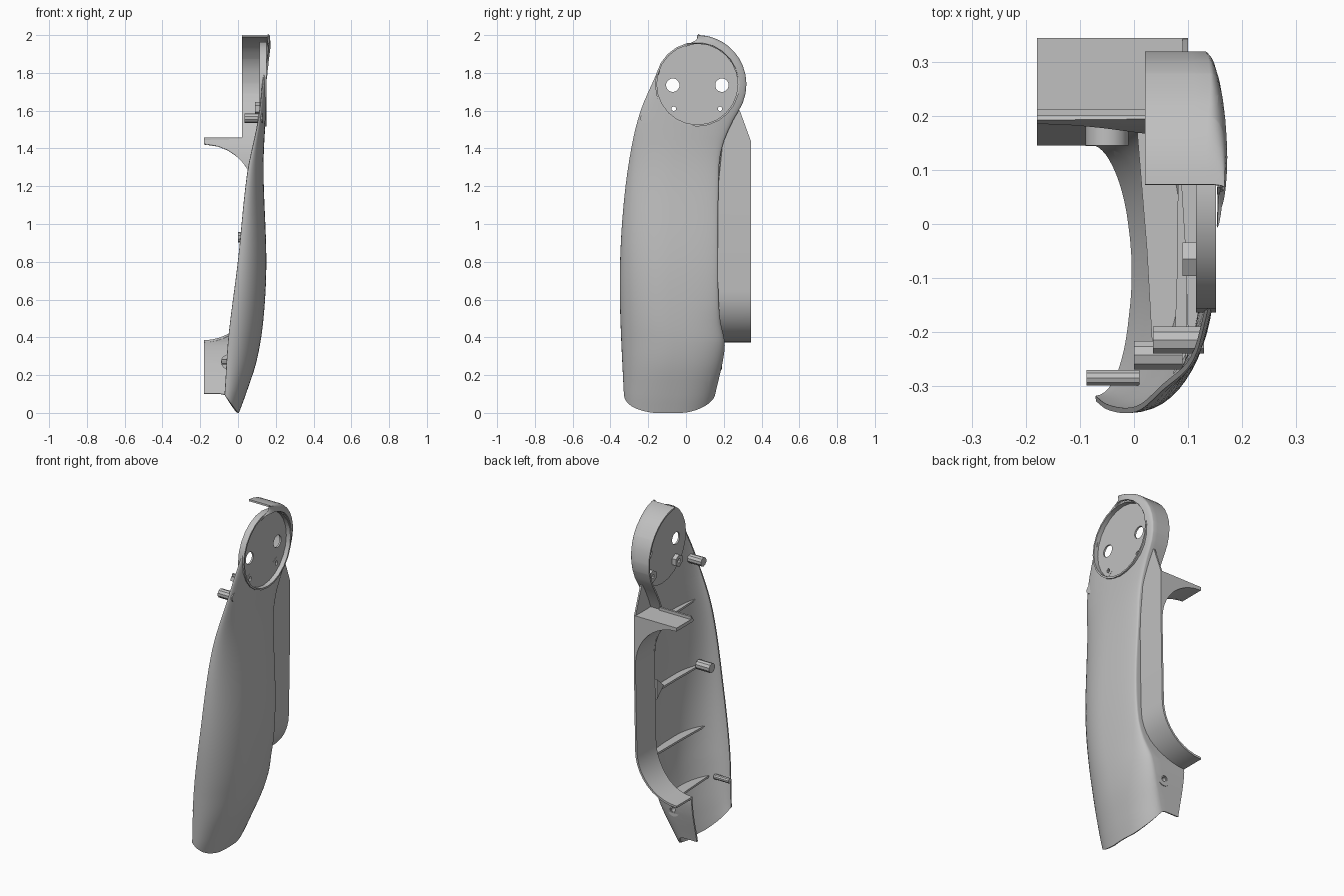
import bpy, bmesh, math
from mathutils import Matrix, Vector

cube = bpy.data.objects.get("Cube")
if cube:
    bpy.data.objects.remove(cube, do_unlink=True)

TONE = (0.53, 0.53, 0.53, 1)
grey = bpy.data.materials.new("plain grey")
grey.use_nodes = True
grey.diffuse_color = TONE
grey.node_tree.nodes["Principled BSDF"].inputs["Base Color"].default_value = TONE

RING_Y, RING_Z, HOOD_R = 0.06, 1.74, 0.26


def table(*pairs):
    """Smooth interpolation through (z, value) pairs."""
    def f(z):
        if z <= pairs[0][0]:
            return pairs[0][1]
        for i in range(len(pairs) - 1):
            (a, va), (b, vb) = pairs[i], pairs[i + 1]
            if z <= b:
                lo, hi = pairs[max(i - 1, 0)], pairs[min(i + 2, len(pairs) - 1)]
                ma, mb = (vb - lo[1]) / (b - lo[0]), (hi[1] - va) / (hi[0] - a)
                h, t = b - a, (z - a) / (b - a)
                return ((1 + 2 * t) * (1 - t) ** 2 * va + t * (1 - t) ** 2 * h * ma
                        + t * t * (3 - 2 * t) * vb + t * t * (t - 1) * h * mb)
        return pairs[-1][1]
    return f


crest = table((0, .005), (.1, .042), (.28, .1), (.5, .135), (.8, .15), (1.3, .135), (1.6, .15), (1.9, .175), (2, .168))
front_x = table((0, -.08), (.1, -.07), (.4, -.05), (.8, 0), (1.27, .05), (1.55, .108), (1.8, .138), (2, .16))
front_y = table((0, -.32), (.12, -.33), (.6, -.35), (.9, -.345), (1.2, -.32), (1.45, -.28), (1.6, -.24),
                (1.72, -.19), (1.86, -.12), (1.93, -.05), (1.97, .05), (2, .06))
back_low = table((0, .13), (.1, .155), (.35, .205), (.5, .18), (.7, .17), (1.3, .175), (1.42, .195), (1.53, .24), (1.6, .28))
drop = table((0, .12), (.1, .11), (.35, .08), (.6, .03), (1.6, .03), (2, .035))


def back_y(z):
    if z < 1.6:
        return back_low(z)
    return RING_Y + math.sqrt(max(HOOD_R ** 2 - (z - RING_Z) ** 2, 0))


def wall_x(z):
    """Inner edge of the back wall, following the grip opening and the hood."""
    if z > 1.445:
        return .02
    if z < .376 or z > 1.419:
        return -.18
    d = max(.645 - z, z - 1.15, 0)
    return -.18 + math.sqrt(max(.27 ** 2 - d * d, 0))


def section(u, z):
    """u 0..1 front curve, 1..2 back curve, 2..3 back wall."""
    yf, yb = front_y(z), back_y(z)
    yc = (yf + yb) / 2
    if u <= 1:
        t = u * math.pi / 2
        return front_x(z) + (crest(z) - front_x(z)) * math.sin(t), yc - (yc - yf) * math.cos(t)
    corner = crest(z) - drop(z)
    if u <= 2:
        t = (u - 1) * math.pi / 2
        return crest(z) - drop(z) * (1 - math.cos(t)), yc + (yb - yc) * math.sin(t) ** .8
    return corner + (min(wall_x(z), corner - .004) - corner) * (u - 2), yb


def scoop(u):
    """Height of the hollowed lower edge."""
    z = .05
    for _ in range(40):
        z = .5 * z + .5 * min(max(-1.35 * section(u, z)[0], 0), .1)
    return z


def punch(bm, faces, centre, axis, r, sides):
    """Cut a round hole through the given faces, along the axis."""
    centre, side = Vector(centre), Vector((0, 0, 1))
    for k in range(sides):
        n = Matrix.Rotation(2 * math.pi * k / sides, 3, axis) @ side
        parts = set(faces)
        for f in faces:
            parts.update(f.edges)
            parts.update(f.verts)
        cut = bmesh.ops.bisect_plane(bm, geom=list(parts), dist=1e-5, plane_co=centre + n * r, plane_no=n)
        faces = [f for f in cut["geom"] if isinstance(f, bmesh.types.BMFace)
                 and (f.calc_center_median() - centre).dot(n) < r]
    bmesh.ops.delete(bm, geom=faces, context='FACES')


def add(name, bm, thickness=0):
    """Make an object, optionally thickened inwards, with sharp creases."""
    bm.normal_update()
    me = bpy.data.meshes.new(name)
    bm.to_mesh(me)
    bm.free()
    me.materials.append(grey)
    ob = bpy.data.objects.new(name, me)
    bpy.context.scene.collection.objects.link(ob)
    if thickness:
        m = ob.modifiers.new("thickness", 'SOLIDIFY')
        m.thickness, m.offset = thickness, -1
        dg = bpy.context.evaluated_depsgraph_get()
        me = bpy.data.meshes.new_from_object(ob.evaluated_get(dg))
        ob.modifiers.clear()
        ob.data = me
    me.shade_smooth()
    me.set_sharp_from_angle(angle=math.radians(35))


def prism(name, side_a, side_b):
    """Solid between two matching outlines."""
    bm = bmesh.new()
    a, b = [[bm.verts.new(p) for p in s] for s in (side_a, side_b)]
    bm.faces.new(a)
    bm.faces.new(b)
    for i in range(len(a)):
        j = (i + 1) % len(a)
        bm.faces.new((a[i], a[j], b[j], b[i]))
    bmesh.ops.recalc_face_normals(bm, faces=bm.faces)
    add(name, bm)


def slab(name, outline, y0, y1):
    prism(name, [(x, y0, z) for x, z in outline], [(x, y1, z) for x, z in outline])


def tube(name, start, end, r, sides, bore=0):
    """Rod, or pipe when a bore is given."""
    start, end = Vector(start), Vector(end)
    turn = (end - start).to_track_quat('Z', 'Y')
    bm = bmesh.new()
    loops = []
    for p, rad in ((start, r), (end, r)) + (((end, bore), (start, bore)) if bore else ()):
        loops.append([bm.verts.new(p + turn @ Vector((rad * math.sin(2 * math.pi * k / sides),
                                                      rad * math.cos(2 * math.pi * k / sides), 0)))
                      for k in range(sides)])
    for i in range(len(loops) if bore else 1):
        a, b = loops[i], loops[(i + 1) % len(loops)]
        for k in range(sides):
            j = (k + 1) % sides
            bm.faces.new((a[k], a[j], b[j], b[k]))
    if not bore:
        for loop in loops:
            bm.faces.new(loop)
    bmesh.ops.recalc_face_normals(bm, faces=bm.faces)
    add(name, bm)


# Outer shell with back wall and hood
us = [i / 14 for i in range(29)] + [2.25, 2.5, 2.75, 3]
low = [k / 5 for k in range(5)]
zs = [.12, .17, .22, .27, .32, .355, .374, .377, .383, .395, .415, .44, .48, .53, .58, .645]
zs += [.645 + .505 * k / 8 for k in range(1, 9)]
zs += [1.21, 1.27, 1.32, 1.36, 1.39, 1.41, 1.421, 1.442, 1.447, 1.5, 1.55]
zs += [RING_Z + HOOD_R * math.sin(math.radians(a)) for a in (-32, -22, -11, 0, 11, 22, 32, 42, 51, 58, 64, 70, 76, 82, 87)]
bm = bmesh.new()
rows = []
for i, k in enumerate(low + zs):
    row = []
    for u in us:
        z = k
        if i < len(low):
            z0 = scoop(u)
            z = z0 + (.12 - z0) * k
        x, y = section(u, z)
        row.append(bm.verts.new((x, y, z)))
    rows.append(row)
for r0, r1 in zip(rows, rows[1:]):
    for i in range(len(us) - 1):
        bm.faces.new((r0[i], r0[i + 1], r1[i + 1], r1[i]))
punch(bm, [f for f in bm.faces if f.calc_center_median().z > 1.45], (0, RING_Y, RING_Z), 'X', .218, 24)
punch(bm, [f for f in bm.faces if f.calc_center_median().x < .03 and f.calc_center_median().y > .1],
      (-.05, 0, .27), 'Y', .018, 12)
add("outer_shell", bm, .01)

# Recessed joint disc with its rim and four holes
bm = bmesh.new()
bmesh.ops.create_circle(bm, cap_ends=True, segments=24, radius=.22,
                        matrix=Matrix.Translation((.125, RING_Y, RING_Z)) @ Matrix.Rotation(math.pi / 2, 4, 'Y'))
for y, z, r in ((-.07, 1.735, .035), (.19, 1.735, .035), (-.065, 1.61, .025), (.18, 1.61, .025)):
    punch(bm, bm.faces[:], (.125, y, z), 'X', r, 16)
add("joint_disc", bm, .01)
tube("joint_rim", (.115, RING_Y, RING_Z), (.152, RING_Y, RING_Z), .224, 24, .214)

# Hollow screw bosses
tube("disc_boss_front", (.09, -.065, 1.61), (.126, -.065, 1.61), .036, 6, .013)
tube("disc_boss_back", (.09, .18, 1.61), (.126, .18, 1.61), .036, 6, .013)
tube("lower_boss", (-.05, .145, .27), (-.05, .19, .27), .04, 16, .013)

# Locating pegs
tube("upper_peg", (.035, -.215, 1.56), (.13, -.215, 1.56), .026, 10)
tube("middle_peg", (0, -.243, .93), (.09, -.243, .93), .028, 10)
tube("lower_peg", (-.088, -.285, .27), (.01, -.285, .27), .015, 10)


# Grip frame: curved strip, filled upper corner and shelf
def arc(cz, r, a0, a1, n=10):
    return [(-.18 + r * math.cos(math.radians(a0 + (a1 - a0) * i / n)),
             cz + r * math.sin(math.radians(a0 + (a1 - a0) * i / n))) for i in range(n + 1)]


outline = arc(1.15, .27, 90, 0) + arc(.645, .26, 0, -90) + arc(.645, .272, -90, 0)
outline += [(.1, 1.15), (.1, 1.44), (-.18, 1.44)]
prism("grip_frame", [(x, back_y(z) - .006, z) for x, z in outline], [(x, .345, z) for x, z in outline])
slab("shelf_lip", ((-.18, 1.43), (.03, 1.43), (.03, 1.457), (-.18, 1.457)), .2, .212)
web = [(.345, 1.4), (.345, 1.435), (.285, 1.6), (.27, 1.6), (.22, 1.5), (.185, 1.4)]
prism("neck_web", [(.09, y, z) for y, z in web], [(.1, y, z) for y, z in web])

# Small bracket beside the strip
tab = [(.165, .88), (.165, 1.0), (.1, .94)]
prism("side_bracket", [(.075, y, z) for y, z in tab], [(.09, y, z) for y, z in tab])

# Crescent ribs inside the shell
for i, z in enumerate((.27, .55, .91, 1.31)):
    curve = [section(.45 + 1.3 * k / 12, z) for k in range(13)]
    pts = [(x - .006, y) for x, y in curve]
    (xa, ya), (xb, yb) = pts[0], pts[-1]
    pts += [(xb - .03, yb), ((xa + xb) / 2 - .012, (ya + yb) / 2)]
    prism(f"rib_{i + 1}", [(x, y, z - .006) for x, y in pts], [(x, y, z + .006) for x, y in pts])
